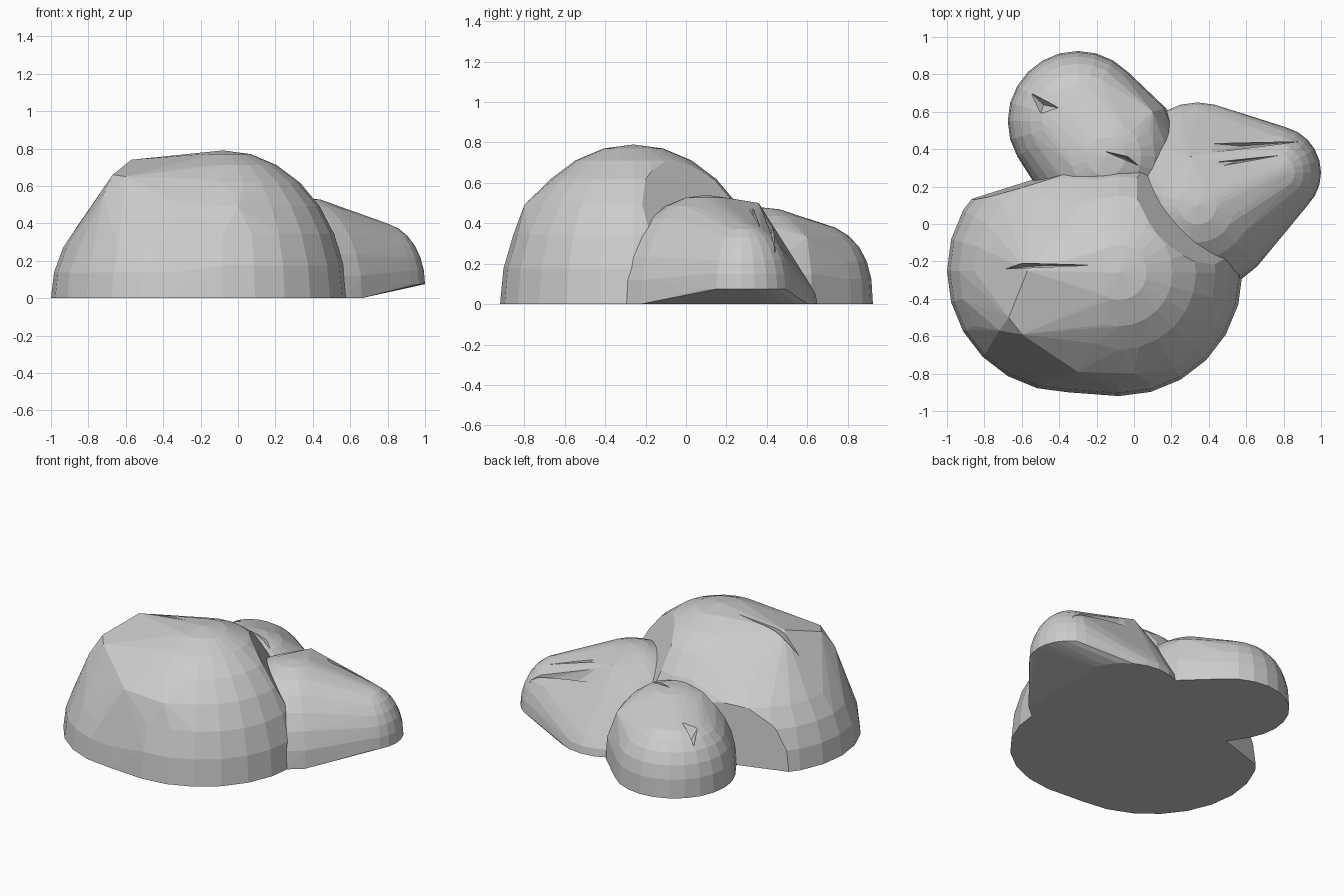
import bpy, bmesh, math
from mathutils import Vector
from mathutils.bvhtree import BVHTree

cube = bpy.data.objects.get("Cube")
if cube:
    bpy.data.objects.remove(cube)

stone = bpy.data.materials.new("stone_grey")
stone.use_nodes = True
stone.diffuse_color = (0.6, 0.6, 0.6, 1)
bsdf = stone.node_tree.nodes["Principled BSDF"]
bsdf.inputs["Base Color"].default_value = (0.6, 0.6, 0.6, 1)
bsdf.inputs["Roughness"].default_value = 0.9

SIDES, RINGS = 24, 7


def dome(x, y, radius, height, base=0.0, power=1.0, max_x=2.0):
    """Points of a half ellipsoid; a power below 1 makes its profile boxier."""
    pts = [Vector((x, y, base + height))]
    for r in range(RINGS):
        tilt = math.pi / 2 * r / RINGS
        ring = radius * math.cos(tilt) ** power
        z = base + height * math.sin(tilt) ** power
        for s in range(SIDES):
            turn = 2 * math.pi * s / SIDES
            pts.append(Vector((min(x + ring * math.cos(turn), max_x),
                               y + ring * math.sin(turn), z)))
    return pts


def hull(points):
    bm = bmesh.new()
    for p in points:
        bm.verts.new(p)
    bmesh.ops.remove_doubles(bm, verts=bm.verts[:], dist=0.0005)
    res = bmesh.ops.convex_hull(bm, input=bm.verts[:])
    extra = {v for v in res["geom_interior"] + res["geom_unused"]
             if isinstance(v, bmesh.types.BMVert)}
    bmesh.ops.delete(bm, geom=list(extra), context='VERTS')
    bmesh.ops.dissolve_limit(bm, angle_limit=0.01, verts=bm.verts[:], edges=bm.edges[:])
    bmesh.ops.recalc_face_normals(bm, faces=bm.faces[:])
    return bm


def slice_off(bm, point, normal):
    """Cut away everything on the side the normal points to, and close the cut."""
    res = bmesh.ops.bisect_plane(bm, geom=bm.verts[:] + bm.edges[:] + bm.faces[:],
                                 plane_co=point, plane_no=normal, clear_outer=True)
    edges = [e for e in res["geom_cut"] if isinstance(e, bmesh.types.BMEdge)]
    bmesh.ops.holes_fill(bm, edges=edges, sides=0)
    bmesh.ops.recalc_face_normals(bm, faces=bm.faces[:])


def add_object(name, bm):
    mesh = bpy.data.meshes.new(name)
    bm.to_mesh(mesh)
    mesh.materials.append(stone)
    obj = bpy.data.objects.new(name, mesh)
    bpy.context.collection.objects.link(obj)
    return obj


def make_rock(name, points, slices=(), chips=()):
    bm = hull(points)
    for point, normal in slices:
        slice_off(bm, point, normal)
    rock = add_object(name, bm)
    tree = BVHTree.FromBMesh(bm)
    bm.free()
    # Shallow wedge chips cut into the upper surface
    for chip in chips:
        hits = [tree.ray_cast(Vector((x, y, 2)), Vector((0, 0, -1)))[0] for x, y in chip]
        if None in hits:
            continue
        centre = sum(hits, Vector()) / len(hits)
        wedge = hull([h + Vector((0, 0, 0.1)) for h in hits]
                     + [h + Vector((0, 0, 0.005)) for h in hits]
                     + [centre - Vector((0, 0, 0.05))])
        cutter = add_object("chip_cutter", wedge)
        wedge.free()
        cutter.hide_render = True
        mod = rock.modifiers.new("chip", 'BOOLEAN')
        mod.operation, mod.solver, mod.object = 'DIFFERENCE', 'EXACT', cutter
        deps = bpy.context.evaluated_depsgraph_get()
        cut = bpy.data.meshes.new_from_object(rock.evaluated_get(deps))
        rock.modifiers.clear()
        if len(cut.polygons) > 20:
            rock.data = cut
        bpy.data.objects.remove(cutter)
    rock.data.name = name
    for p in rock.data.polygons:
        p.use_smooth = False
    return rock


# Large boulder: two domes, a full front shoulder,
# a steep broken corner and a flat back
shoulder = [(-0.57, -0.25, 0.74), (-0.67, -0.5, 0.66), (-0.6, -0.59, 0.65),
            (-0.2, -0.64, 0.64), (-0.72, -0.57, 0.55),
            (-0.3, -0.79, 0.5), (0, -0.8, 0.49)]
make_rock("large_boulder",
          dome(-0.08, -0.26, 0.66, 0.79) + dome(-0.35, -0.25, 0.65, 0.62)
          + [Vector(p) for p in shoulder],
          slices=[((0.04, 0.03, 0.72), (0.163, 0.147, 0.12)),
                  ((-0.88, 0.13, 0), (-0.3, 0.95, 0.06))],
          chips=[[(-0.69, -0.24), (-0.6, -0.21), (-0.23, -0.22)]])

# Side boulder: full front, sloping back, and a tip lifted off the ground
make_rock("side_boulder",
          dome(0.34, 0.1, 0.46, 0.54, max_x=0.66)
          + dome(0.34, 0.3, 0.35, 0.22, max_x=0.66)
          + dome(0.75, 0.275, 0.25, 0.33, base=0.075)
          + [Vector((0.3, 0.36, 0.5))],
          chips=[[(0.4, 0.38), (0.42, 0.43), (0.88, 0.44)],
                 [(0.33, 0.12), (0.47, 0.33), (0.41, 0.24)],
                 [(0.42, 0.33), (0.47, 0.31), (0.8, 0.37)]])

# Back boulder: two overlapping low domes and a blunt corner
make_rock("back_boulder",
          dome(-0.3, 0.55, 0.375, 0.41, power=0.8)
          + dome(-0.15, 0.36, 0.4, 0.48, power=0.9)
          + [Vector((0.17, 0.62, 0)), Vector((0.16, 0.62, 0.15)), Vector((0.1, 0.6, 0.33))],
          chips=[[(-0.55, 0.7), (-0.5, 0.59), (-0.4, 0.62)],
                 [(-0.16, 0.39), (0.03, 0.31), (-0.03, 0.36)]])
